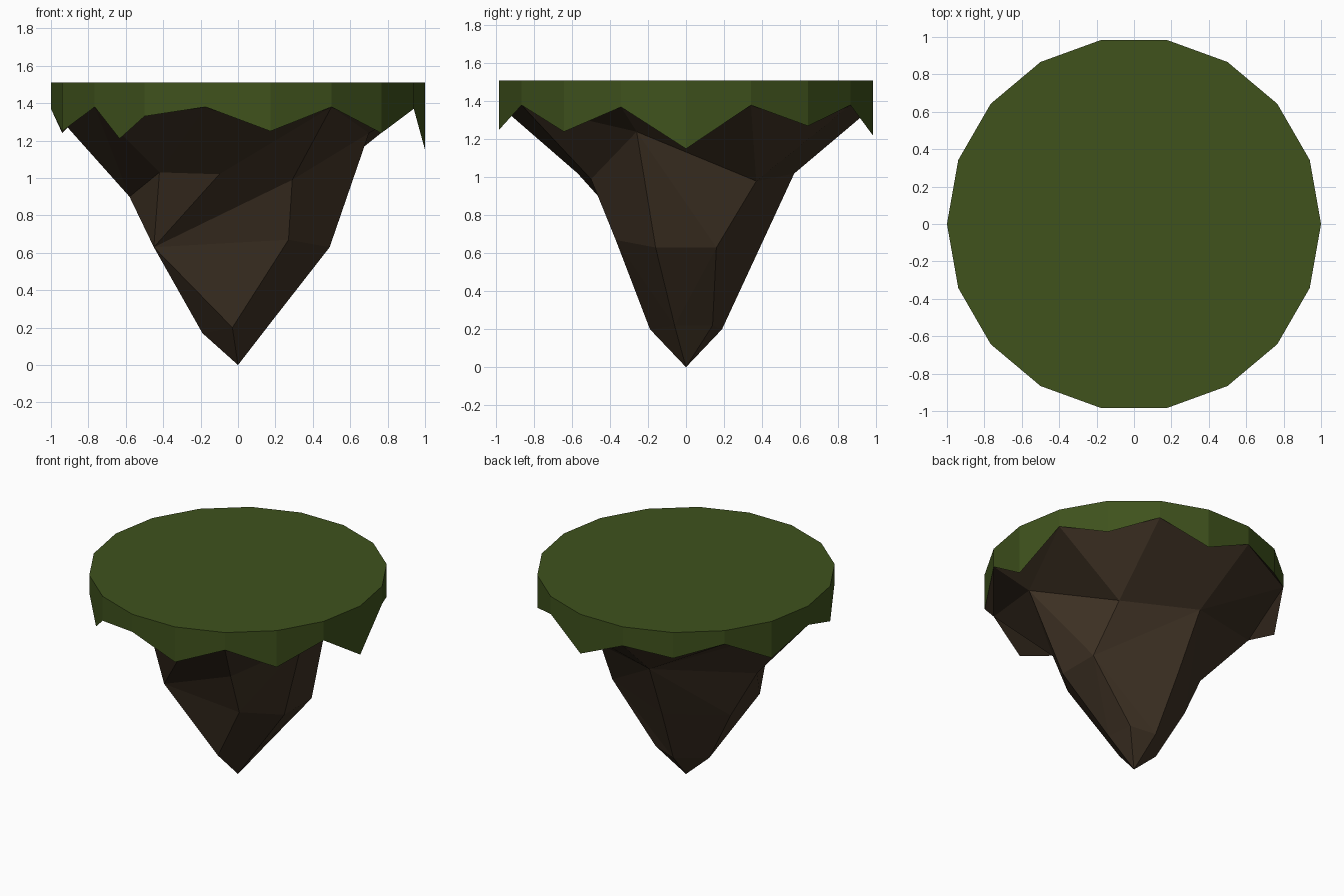
import bpy
from math import sin, cos, radians, atan2, degrees

if "Cube" in bpy.data.objects:
    bpy.data.objects.remove(bpy.data.objects["Cube"])

TOP = 1.51


def material(name, rgb):
    m = bpy.data.materials.new(name)
    m.diffuse_color = (*rgb, 1)
    m.use_nodes = True
    m.node_tree.nodes["Principled BSDF"].inputs["Base Color"].default_value = m.diffuse_color
    return m


def add_object(name, verts, faces, mat):
    me = bpy.data.meshes.new(name)
    me.from_pydata(verts, [], faces)
    me.materials.append(mat)
    me.validate()
    ob = bpy.data.objects.new(name, me)
    bpy.context.collection.objects.link(ob)
    return ob


def angle(p):
    return degrees(atan2(p[1], p[0])) % 360


def rim(a, z, r=1.0):
    return (r * cos(radians(a)), r * sin(radians(a)), z)


def stitch(upper, lower, verts):
    """Triangle band between two index rings, paired off by angle."""
    nu, nl = len(upper), len(lower)
    au = [angle(verts[k]) for k in upper]
    al = [angle(verts[k]) for k in lower]
    au.append(au[0] + 360)
    al.append(al[0] + 360)
    faces, i, j = [], 0, 0
    while i < nu or j < nl:
        u, l = upper[i % nu], lower[j % nl]
        if j == nl or (i < nu and au[i + 1] <= al[j + 1]):
            i += 1
            faces.append((u, l, upper[i % nu]))
        else:
            j += 1
            faces.append((u, l, lower[j % nl]))
    return faces


grass = material("grass_green", (0.05, 0.085, 0.012))
earth = material("rock_brown", (0.05, 0.032, 0.018))

# Ragged lower lip of the turf: height every 20 degrees, peaks alternate with drips
heights = [1.15, 1.38, 1.27, 1.38, 1.22, 1.37, 1.32, 1.41, 1.24,
           1.37, 1.25, 1.38, 1.33, 1.38, 1.25, 1.38, 1.24, 1.37]
lip = [rim(k * 20, z) for k, z in enumerate(heights)]
lip.insert(12, rim(230, 1.21, cos(radians(10))))
n = len(lip)

# Grass cap: flat top with hanging skirt
verts = lip + [(x, y, TOP) for x, y, z in lip]
faces = [tuple(range(n, 2 * n))]
faces += [(k, (k + 1) % n, n + (k + 1) % n, n + k) for k in range(n)]
add_object("grass_cap", verts, faces, grass)

# Rock: rings narrowing to a point, hung from the lip's peaks
upper = [(.44, .37, .98), (-.10, .57, 1.02), (-.58, 0, .90), (-.42, -.40, 1.03),
         (-.10, -.57, 1.02), (.29, -.50, .99), (.70, -.26, 1.24)]
middle = [(.49, .16, .63), (-.07, .38, .61), (-.40, .05, .56),
          (-.45, -.22, .63), (.27, -.37, .67), (.49, -.16, .63)]
lower = [(.15, .14, .22), (-.03, .19, .20), (-.19, 0, .17),
         (-.03, -.19, .20), (.17, -.06, .22)]
verts = list(lip)
peaks = [k for k in range(n) if round(angle(lip[k])) % 40 == 20]
rings = [peaks]
for ring in (upper, middle, lower):
    ring = sorted(ring, key=angle)
    rings.append(list(range(len(verts), len(verts) + len(ring))))
    verts += ring
faces = []
for a, b in zip(rings, rings[1:]):
    faces += stitch(a, b, verts)

# Rock tip
verts.append((0, 0, 0))
tip, last = len(verts) - 1, rings[-1]
faces += [(last[k], tip, last[(k + 1) % len(last)]) for k in range(len(last))]

# Undersides of the drips between neighbouring peaks
for p, q in zip(peaks, peaks[1:] + [peaks[0] + n]):
    chain = [k % n for k in range(p, q + 1)]
    faces += [(p, chain[k + 1], chain[k]) for k in range(1, len(chain) - 1)]
add_object("rock_base", verts, faces, earth)
